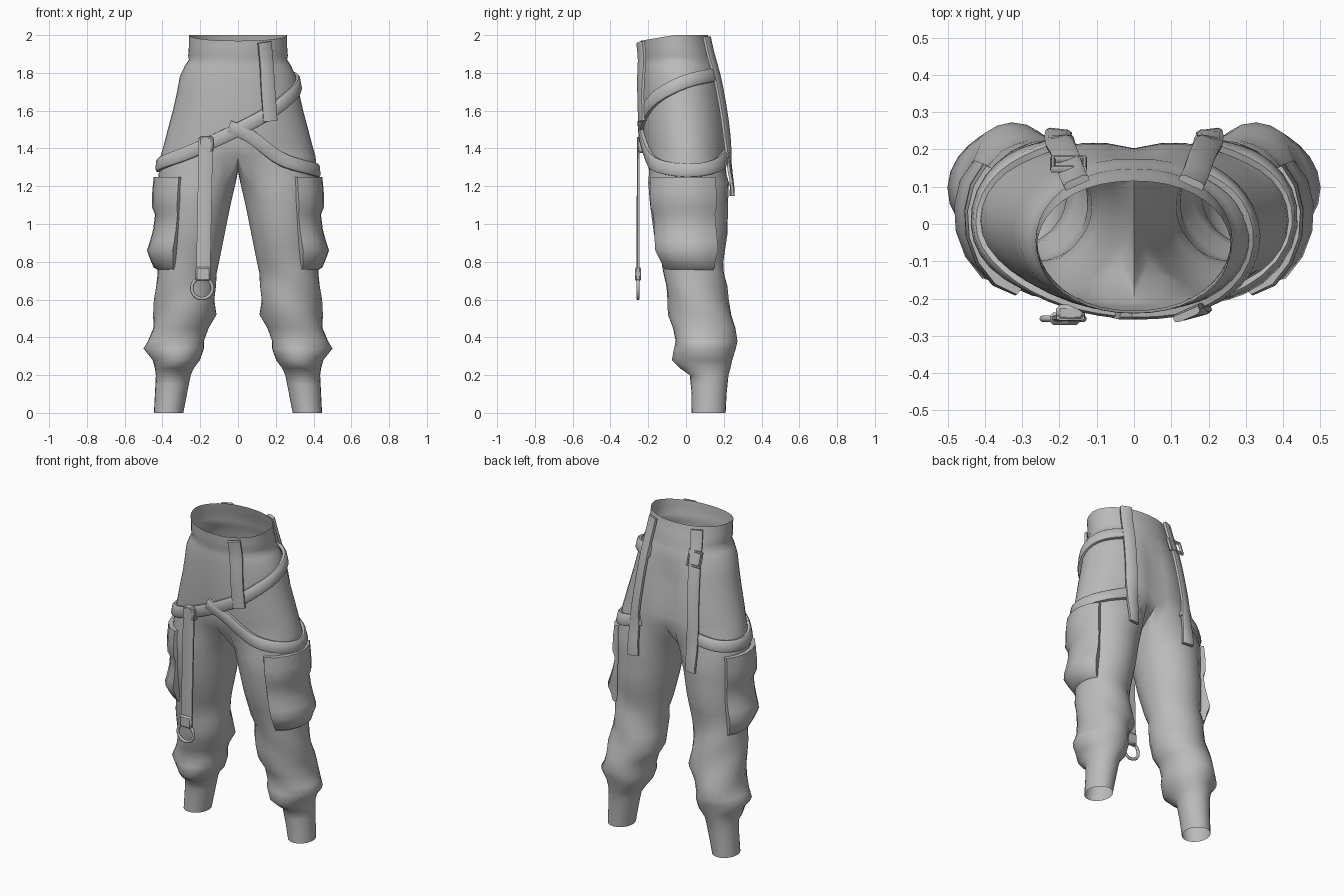
import bpy, bmesh, math
from mathutils import Vector, Matrix
from mathutils.bvhtree import BVHTree

if "Cube" in bpy.data.objects:
    bpy.data.objects.remove(bpy.data.objects["Cube"])

cloth = bpy.data.materials.new("grey cloth")
cloth.diffuse_color = (0.5, 0.5, 0.5, 1)
cloth.use_nodes = True
cloth.node_tree.nodes["Principled BSDF"].inputs["Base Color"].default_value = cloth.diffuse_color


def finish(name, bm, angle=50):
    bmesh.ops.recalc_face_normals(bm, faces=bm.faces[:])
    me = bpy.data.meshes.new(name)
    bm.to_mesh(me)
    bm.free()
    me.materials.append(cloth)
    ob = bpy.data.objects.new(name, me)
    bpy.context.collection.objects.link(ob)
    bpy.ops.object.select_all(action='DESELECT')
    ob.select_set(True)
    bpy.context.view_layer.objects.active = ob
    bpy.ops.object.shade_smooth_by_angle(angle=math.radians(angle))
    return ob


def bridge(bm, a, b, closed=True):
    n = len(a)
    for i in range(n if closed else n - 1):
        j = (i + 1) % n
        bm.faces.new((a[i], a[j], b[j], b[i]))


def spline(pts, steps):
    """Catmull-Rom through tuples of any size."""
    p = [Vector(q) for q in pts]
    p = [p[0] * 2 - p[1]] + p + [p[-1] * 2 - p[-2]]
    out = []
    for i in range(1, len(p) - 2):
        for s in range(steps):
            t = s / steps
            a, b, c, d = p[i - 1:i + 3]
            out.append(0.5 * (2 * b + (c - a) * t + (2 * a - 5 * b + 4 * c - d) * t * t
                              + (3 * b - a - 3 * c + d) * t ** 3))
    return out + [p[-2]]


# Trousers: z, half width, front y, back y for the hips
HIPS = [(2.0, .26, -.24, .115), (1.94, .26, -.238, .13), (1.89, .264, -.237, .148),
        (1.87, .26, -.232, .15), (1.84, .28, -.235, .16), (1.78, .308, -.237, .175),
        (1.69, .325, -.237, .193), (1.6, .345, -.235, .208), (1.5, .372, -.229, .22),
        (1.43, .39, -.222, .226), (1.36, .41, -.212, .228)]
# z, inner x, outer x, front y, back y for one leg
LEG = [(1.22, .012, .425, -.2, .227), (1.1, .04, .42, -.19, .222), (.95, .07, .42, -.17, .22),
       (.8, .10, .425, -.13, .197), (.74, .118, .43, -.117, .203), (.6, .12, .44, -.10, .225),
       (.52, .115, .45, -.09, .245), (.45, .16, .452, -.07, .26), (.38, .18, .475, -.06, .267),
       (.34, .175, .495, -.065, .262), (.28, .20, .45, -.07, .25), (.235, .235, .44, -.03, .235),
       (.2, .25, .435, .02, .225), (.1, .27, .44, .03, .215), (0, .29, .445, .03, .21)]
K, C = 21, 7


def leg_row(z):
    for a, b in zip(LEG, LEG[1:]):
        if b[0] <= z <= a[0]:
            t = (a[0] - z) / (a[0] - b[0])
            return [u + (v - u) * t for u, v in zip(a, b)]
    return LEG[0]


def leg_point(z, phi, off=0.0):
    _, i, o, f, b = leg_row(z)
    fold = 1 + (.035 * math.sin(3 * phi + z * 24) if .25 < z < .78 else 0)
    return Vector(((i + o) / 2 + ((o - i) / 2 * fold + off) * math.cos(phi),
                   (f + b) / 2 + ((b - f) / 2 * fold + off) * math.sin(phi), z))


bm = bmesh.new()
thetas = [-math.pi / 2 + math.pi * k / (K - 1) for k in range(K)]
prev = None
for z, a, f, b in HIPS:
    ring = []
    for k, th in enumerate(thetas):
        x = 0 if k in (0, K - 1) else a * math.cos(th) ** .92
        y = (f + b) / 2 + (b - f) / 2 * math.sin(th)
        if th > 0 and z < 1.7:                        # seat seam
            y -= .025 * math.exp(-(x / .07) ** 2)
        tilt = .03 * max(0, -math.sin(th)) if z == 2.0 else 0
        ring.append(bm.verts.new((x, y, z - tilt)))
    if prev:
        bridge(bm, prev, ring, False)
    prev = ring
back, front = prev[-1].co.copy(), prev[0].co.copy()
for j in range(C):                                    # crotch saddle
    t = (j + 1) / (C + 1)
    p = back.lerp(front, t)
    prev.append(bm.verts.new((0, p.y, p.z - .08 * math.sin(math.pi * t))))
phis = [th * 150 / 90 for th in thetas]
phis += [math.radians(150 + 60 * (j + 1) / (C + 1)) for j in range(C)]
for z in sorted({r[0] for r in LEG} | {1.03, .88, .67, .15}, reverse=True):
    ring = [bm.verts.new(leg_point(z, p)) for p in phis]
    bridge(bm, prev, ring)
    prev = ring
bmesh.ops.mirror(bm, geom=bm.verts[:] + bm.edges[:] + bm.faces[:], axis='X', merge_dist=1e-4)
bmesh.ops.recalc_face_normals(bm, faces=bm.faces[:])
tree = BVHTree.FromBMesh(bm)
finish("trousers", bm, 75)

# Cargo pockets: z and bulge of each row
POCKET = [(1.25, -.012), (1.25, .022), (1.17, .032), (1.09, .036), (1.05, .02), (.97, .03),
          (.91, .045), (.86, .06), (.81, .04), (.77, .02), (.75, -.012)]
for side, s in (("right", 1), ("left", -1)):
    bm = bmesh.new()
    prev = None
    for z, o in POCKET:
        ring = []
        for deg, w in ((-66, 0), (-64, .7), (-48, 1), (-30, 1), (-12, 1), (5, 1), (22, 1), (38, .9), (40, 0)):
            p = leg_point(z, math.radians(deg), o * w - .012 * (1 - w))
            ring.append(bm.verts.new((p.x * s, p.y, p.z)))
        if prev:
            bridge(bm, prev, ring, False)
        prev = ring
    finish(side + "_cargo_pocket", bm)


def ribbon(name, pts, normals, width, thick):
    bm = bmesh.new()
    prev = None
    for i, p in enumerate(pts):
        t = (pts[min(i + 1, len(pts) - 1)] - pts[max(i - 1, 0)]).normalized()
        s = t.cross(normals[i]).normalized()
        n = s.cross(t)
        # slightly rounded outer face
        sec = [(-.5, -.5), (.5, -.5), (.5, .2), (.36, .5), (-.36, .5), (-.5, .2)]
        ring = [bm.verts.new(p + s * u * width + n * v * thick) for u, v in sec]
        if prev:
            bridge(bm, prev, ring)
        else:
            bm.faces.new(ring)
        prev = ring
    bm.faces.new(prev)
    finish(name, bm, 40)


def project(origin, direction, off):
    hit, n, _, _ = tree.ray_cast(origin, direction)
    if n.dot(direction) > 0:
        n = -n
    return hit + n * off, n


def relax(v):
    for _ in range(2):
        v = [v[0]] + [(v[i - 1] + v[i] * 2 + v[i + 1]) / 4 for i in range(1, len(v) - 1)] + [v[-1]]
    return v


# Hip belts: angle round the body and height
def belt(name, ctrl):
    pts, ns = [], []
    for q in spline(ctrl, 4):
        d = Vector((math.cos(math.radians(q[0])), math.sin(math.radians(q[0])), 0))
        p, n = project(d * 2 + Vector((0, 0, q[1])), -d, .014)
        pts.append(p)
        ns.append(n)
    ribbon(name, relax(pts), relax(ns), .07, .024)


belt("long_hip_belt", [(48, 1.79), (25, 1.78), (0, 1.755), (-30, 1.67), (-55, 1.58), (-90, 1.5), (-130, 1.42),
                       (-160, 1.345), (-180, 1.31), (-202, 1.31), (-218, 1.34), (-231, 1.37)])
belt("short_hip_belt", [(-102, 1.515), (-75, 1.47), (-50, 1.385), (-30, 1.315), (0, 1.28),
                        (22, 1.30), (38, 1.34), (51, 1.37)])


# Straps laid on the front or back: x and height
def strap(name, ctrl, facing, off, width=.07):
    pts, ns = [], []
    for q in spline(ctrl, 5):
        p, n = project(Vector((q[0], 2 * facing, q[1])), Vector((0, -facing, 0)), off)
        pts.append(p)
        ns.append(n)
    ribbon(name, relax(pts), relax(ns), width, .02)


for side, s in (("right", 1), ("left", -1)):
    strap(side + "_back_strap", [(s * .145, 1.985), (s * .165, 1.8), (s * .185, 1.55),
                                 (s * .2, 1.36), (s * .205, 1.15)], 1, .024)
strap("front_strap", [(.13, 1.965), (.145, 1.8), (.165, 1.545)], -1, .028, .075)


def box(name, loc, size, tilt=0):
    bm = bmesh.new()
    bmesh.ops.create_cube(bm, size=1, matrix=Matrix.Translation(loc) @ Matrix.Rotation(tilt, 4, 'X')
                          @ Matrix.Diagonal((*size, 1)))
    bmesh.ops.bevel(bm, geom=bm.edges[:], offset=min(size) * .25, segments=1, affect='EDGES')
    finish(name, bm, 40)


def loop(name, mat, radius, tube, segs, tube_segs):
    bm = bmesh.new()
    rings = []
    for i in range(segs):
        a = 2 * math.pi * (i + .5) / segs
        rings.append([bm.verts.new(mat @ Vector((
            (radius + tube * math.cos(b)) * math.cos(a), tube * math.sin(b),
            (radius + tube * math.cos(b)) * math.sin(a))))
            for b in (2 * math.pi * k / tube_segs for k in range(tube_segs))])
    for i in range(segs):
        bridge(bm, rings[i], rings[(i + 1) % segs])
    finish(name, bm, 50)


# Hanging strap with its belt loop, end clasp and ring
ribbon("hanging_strap", [Vector((-.17, -.252, 1.46)), Vector((-.177, -.254, 1.1)), Vector((-.185, -.254, .7))],
       [Vector((0, -1, 0))] * 3, .075, .014)
box("hanging_strap_loop", (-.17, -.238, 1.42), (.078, .045, .09))
box("ring_clasp", (-.185, -.254, .735), (.08, .034, .075))
loop("hanging_ring", Matrix.Translation((-.19, -.254, .66)), .055, .009, 24, 8)

# Buckle on the left back strap
p, n = project(Vector((-.163, 2, 1.82)), Vector((0, -1, 0)), .032)
loop("back_buckle", Matrix.Translation(p) @ Matrix.Rotation(math.atan2(n.z, n.y), 4, 'X'), .06, .01, 4, 6)
